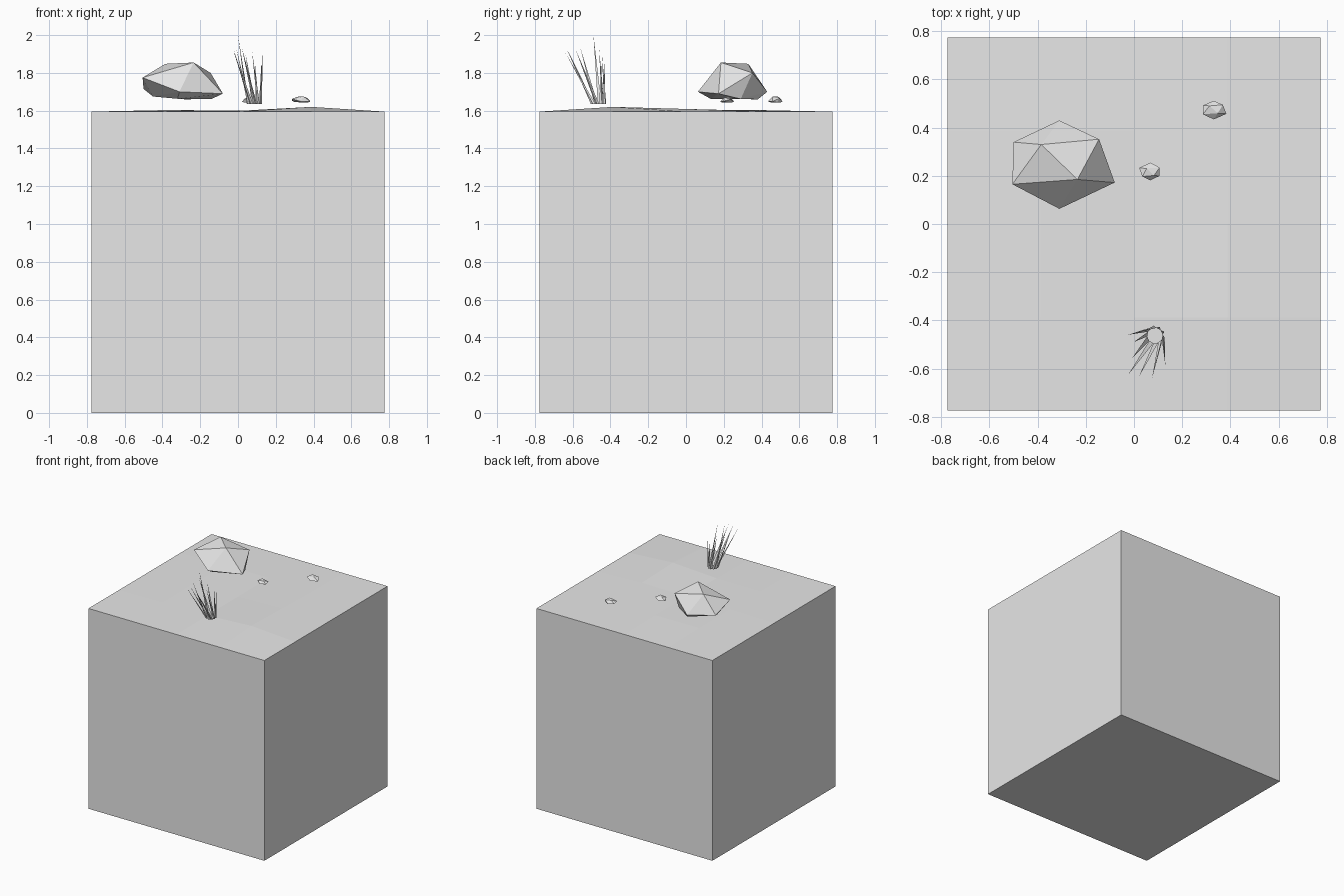
import bpy
import bmesh
import math
from mathutils import Vector

if "Cube" in bpy.data.objects:
    bpy.data.objects.remove(bpy.data.objects["Cube"], do_unlink=True)

# Single stone-grey material
grey = bpy.data.materials.new("plain_grey")
grey.use_nodes = True
grey.diffuse_color = (0.8, 0.8, 0.8, 1)
grey.node_tree.nodes["Principled BSDF"].inputs["Base Color"].default_value = (0.8, 0.8, 0.8, 1)


def finish(name, bm):
    bmesh.ops.recalc_face_normals(bm, faces=bm.faces)
    mesh = bpy.data.meshes.new(name)
    bm.to_mesh(mesh)
    bm.free()
    mesh.materials.append(grey)
    obj = bpy.data.objects.new(name, mesh)
    bpy.context.collection.objects.link(obj)
    return obj


# Ground block: gently uneven top grid with walls pulled down to the floor
HALF, TOP = 0.775, 1.595
BUMPS = [[0.004, 0.004, 0.025],   # front row, left to right
         [0.008, 0.004, 0.014],
         [0.008, 0.006, 0.004]]
bm = bmesh.new()
bmesh.ops.create_grid(bm, x_segments=4, y_segments=4, size=HALF)
for v in bm.verts:
    col = round((v.co.x / HALF + 1) * 2)
    row = round((v.co.y / HALF + 1) * 2)
    inside = 0 < col < 4 and 0 < row < 4
    v.co.z = TOP + (BUMPS[row - 1][col - 1] if inside else 0)
rim = [e for e in bm.edges if e.is_boundary]
walls = bmesh.ops.extrude_edge_only(bm, edges=rim)["geom"]
for v in walls:
    if isinstance(v, bmesh.types.BMVert):
        v.co.z = 0
bmesh.ops.contextual_create(bm, geom=[e for e in bm.edges if e.is_boundary])
finish("ground_block", bm)

# Faceted rock: hull of a squashed twelve-point solid
ROCK = [(-0.385, 0.33, 1.848), (-0.235, 0.185, 1.855),
        (-0.505, 0.165, 1.775), (-0.145, 0.352, 1.80),
        (-0.31, 0.43, 1.70), (-0.50, 0.34, 1.715),
        (-0.08, 0.172, 1.69), (-0.31, 0.063, 1.70),
        (-0.45, 0.25, 1.675), (-0.14, 0.29, 1.662),
        (-0.32, 0.13, 1.663), (-0.28, 0.38, 1.66)]
ROCK_MID = Vector((-0.292, 0.247, 1.757))


def rock(name, centre, scale, turn=0):
    bm = bmesh.new()
    for p in ROCK:
        d = Vector(p) - ROCK_MID
        d = Vector(d[i] * scale[i] for i in range(3))
        c, s = math.cos(turn), math.sin(turn)
        bm.verts.new(Vector(centre) + Vector((c * d.x - s * d.y, s * d.x + c * d.y, d.z)))
    bmesh.ops.convex_hull(bm, input=bm.verts)
    finish(name, bm)


rock("large_rock", ROCK_MID, (1, 1, 1))
rock("pebble_back", (0.335, 0.473, 1.659), (0.23, 0.21, 0.16))
rock("pebble_middle", (0.064, 0.218, 1.657), (0.2, 0.2, 0.15), math.pi)

# Grass tuft: thin blades rising from a ring and leaning forward
TIPS = [(0.125, -0.45, 1.87), (0.09, -0.43, 1.85), (0.04, -0.445, 1.90),
        (-0.025, -0.46, 1.93), (0.0, -0.49, 2.0), (-0.01, -0.56, 1.935),
        (-0.025, -0.627, 1.92), (0.02, -0.635, 1.935), (0.075, -0.64, 1.91),
        (0.13, -0.585, 1.925)]
bm = bmesh.new()
for i, tip in enumerate(TIPS):
    a = math.radians(25 + 36 * i)
    out = Vector((math.cos(a), math.sin(a), 0))
    side = Vector((-out.y, out.x, 0)) * 0.01
    foot = Vector((0.087, -0.463, 1.635)) + out * 0.031
    base = [bm.verts.new(p) for p in (foot + side, foot - side, foot + out * 0.01)]
    point = bm.verts.new(tip)
    bm.faces.new(base)
    for j in range(3):
        bm.faces.new((base[j], base[(j + 1) % 3], point))
finish("grass_tuft", bm)
